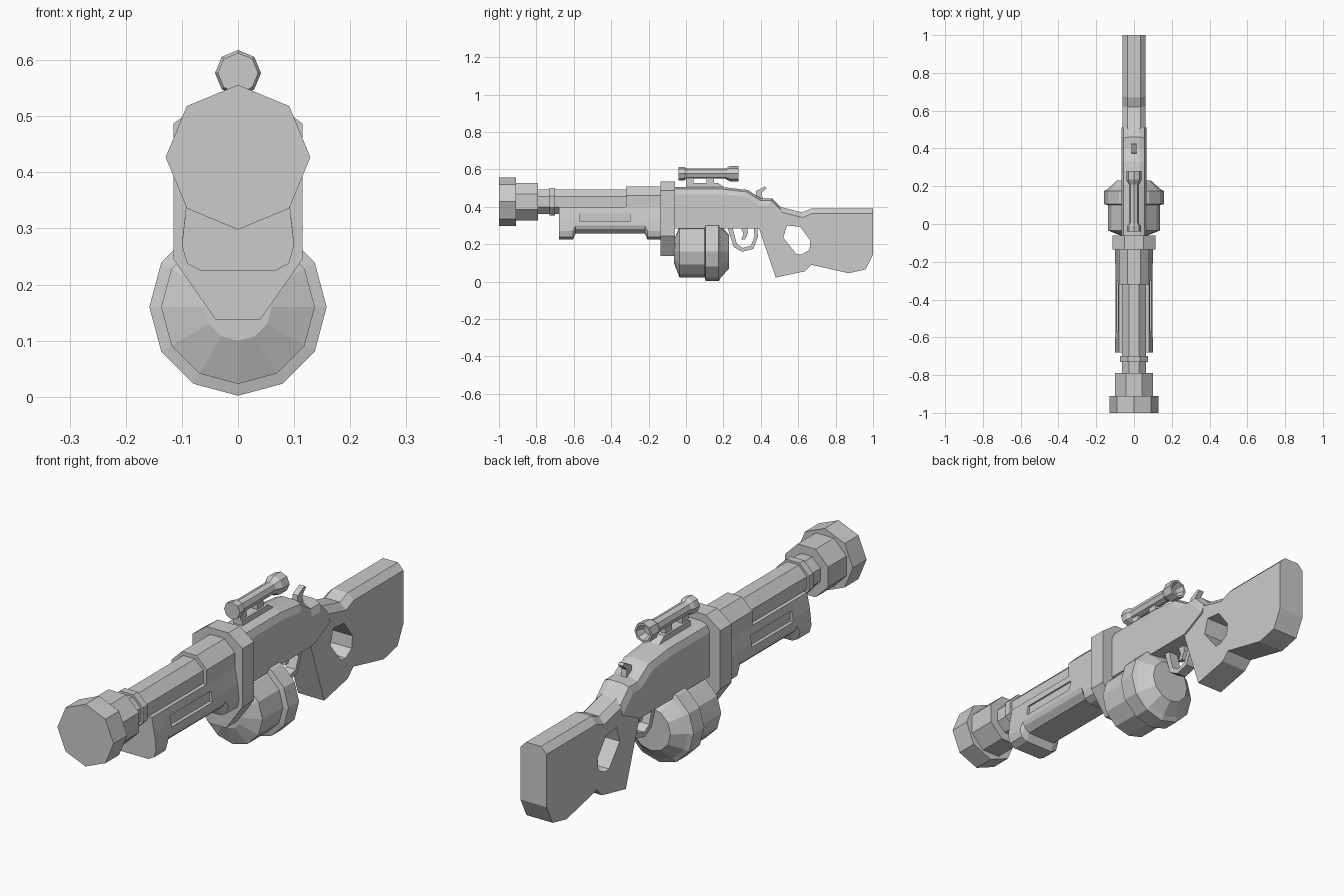
import bpy, bmesh, math
from mathutils import Matrix

cube = bpy.data.objects.get("Cube")
if cube:
    bpy.data.objects.remove(cube, do_unlink=True)

mat = bpy.data.materials.new("plain_grey")
mat.use_nodes = True
GREY = (0.6, 0.6, 0.6, 1)
mat.diffuse_color = GREY
mat.node_tree.nodes["Principled BSDF"].inputs["Base Color"].default_value = GREY


def finish(name, bm):
    bmesh.ops.recalc_face_normals(bm, faces=bm.faces)
    me = bpy.data.meshes.new(name)
    bm.to_mesh(me)
    bm.free()
    me.materials.append(mat)
    ob = bpy.data.objects.new(name, me)
    bpy.context.collection.objects.link(ob)
    return ob


def lathe(name, rings, z, sides=8, turn=0.5):
    """Revolve (y, radius) rings about a lengthwise axis; turn is in side steps."""
    bm = bmesh.new()
    loops = []
    for y, r in rings:
        angles = [(i + turn) * math.tau / sides for i in range(sides)]
        loops.append([bm.verts.new((r * math.cos(a), y, z + r * math.sin(a))) for a in angles])
    for a, b in zip(loops, loops[1:]):
        for i in range(sides):
            j = (i + 1) % sides
            bm.faces.new((a[i], a[j], b[j], b[i]))
    bm.faces.new(loops[0])
    bm.faces.new(loops[-1])
    return finish(name, bm)


def plate(name, outline, half, bevel=0, above=0, segments=1):
    """Extrude a (y, z) side outline across x, chamfering long edges above a height."""
    bm = bmesh.new()
    face = bm.faces.new([bm.verts.new((-half, y, z)) for y, z in outline])
    ext = bmesh.ops.extrude_face_region(bm, geom=[face])["geom"]
    bmesh.ops.translate(bm, vec=(2 * half, 0, 0),
                        verts=[v for v in ext if isinstance(v, bmesh.types.BMVert)])
    if bevel:
        edges = [e for e in bm.edges if abs(e.verts[0].co.x - e.verts[1].co.x) < 1e-4
                 and all(v.co.z > above for v in e.verts)]
        bmesh.ops.bevel(bm, geom=edges, offset=bevel, segments=segments,
                        profile=0.5, affect='EDGES')
    return finish(name, bm)


def loft(name, sections):
    """Join mirrored (x, z) half sections placed at successive y."""
    bm = bmesh.new()
    loops = []
    for y, half in sections:
        pts = half + [(-x, z) for x, z in reversed(half)]
        loops.append([bm.verts.new((x, y, z)) for x, z in pts])
    for a, b in zip(loops, loops[1:]):
        for i in range(len(a)):
            j = (i + 1) % len(a)
            bm.faces.new((a[i], a[j], b[j], b[i]))
    bm.faces.new(loops[0])
    bm.faces.new(loops[-1])
    return finish(name, bm)


def box(name, size, centre):
    bm = bmesh.new()
    bmesh.ops.create_cube(bm, size=1, matrix=Matrix.Translation(centre) @ Matrix.Diagonal((*size, 1)))
    return finish(name, bm)


def cut(ob, cutter):
    mod = ob.modifiers.new("cut", 'BOOLEAN')
    mod.operation, mod.solver, mod.object = 'DIFFERENCE', 'EXACT', cutter
    bpy.context.view_layer.objects.active = ob
    bpy.ops.object.modifier_apply(modifier=mod.name)
    bpy.data.objects.remove(cutter, do_unlink=True)


# Barrel and muzzle
BORE = 0.427
lathe("muzzle", [(-1, 0.129), (-0.91, 0.129)], BORE, turn=0)
lathe("muzzle_neck", [(-0.91, 0.108), (-0.79, 0.108)], BORE)
lathe("barrel", [(-0.8, 0.07), (-0.1, 0.07)], BORE)
lathe("barrel_ring", [(-0.73, 0.08), (-0.7, 0.08)], BORE)
lathe("barrel_sleeve", [(-0.32, 0.087), (-0.1, 0.087)], BORE)

# Fore grip with deeper ends and a slot in each side
deep = [(0.08, 0.4), (0.093, 0.335), (0.1, 0.27), (0.091, 0.238), (0.065, 0.224)]
slim = [(0.08, 0.4), (0.092, 0.335), (0.097, 0.3), (0.09, 0.28), (0.065, 0.257)]
grip = loft("fore_grip", [(-0.68, deep), (-0.605, deep), (-0.59, slim),
                          (-0.22, slim), (-0.205, deep), (-0.1, deep)])
for side in (-1, 1):
    cut(grip, box("slot_cutter", (0.04, 0.27, 0.045), (side * 0.099, -0.435, 0.345)))

# Collar between fore grip and receiver
ring = [(0.05, 0.535), (0.115, 0.487), (0.115, 0.245), (0.04, 0.138)]
loft("collar", [(-0.135, ring), (-0.06, ring)])

# Receiver and hammer
plate("receiver", [(-0.08, 0.285), (0.4, 0.285), (0.51, 0.34), (0.51, 0.395), (0.46, 0.445),
                   (0.4, 0.445), (0.33, 0.49), (0.2, 0.505), (-0.08, 0.505)],
      0.067, bevel=0.038, above=0.39, segments=2)
plate("hammer", [(0.37, 0.44), (0.41, 0.44), (0.405, 0.475), (0.43, 0.5), (0.42, 0.508),
                 (0.375, 0.485)], 0.012)

# Stock with thumb hole
stock = plate("stock", [(0.39, 0.285), (0.48, 0.022), (0.635, 0.055), (0.67, 0.09), (0.87, 0.045),
                        (0.96, 0.065), (1, 0.145), (1, 0.39), (0.67, 0.39), (0.62, 0.37),
                        (0.5, 0.4), (0.4, 0.4)], 0.06, bevel=0.026, above=0.36)
cut(stock, plate("thumb_hole_cutter", [(0.54, 0.3), (0.61, 0.293), (0.665, 0.22), (0.66, 0.17),
                                       (0.62, 0.145), (0.59, 0.147), (0.52, 0.235)], 0.2))

# Drum magazine
lathe("drum", [(-0.065, 0.06), (-0.035, 0.137), (0.1, 0.137), (0.105, 0.158),
               (0.175, 0.158), (0.185, 0.14), (0.23, 0.09)], 0.16, sides=12, turn=0)

# Trigger and guard
guard = plate("trigger_guard", [(0.22, 0.295), (0.255, 0.185), (0.3, 0.16), (0.36, 0.175),
                                (0.385, 0.24), (0.38, 0.295)], 0.022)
cut(guard, plate("guard_cutter", [(0.24, 0.32), (0.272, 0.2), (0.305, 0.18), (0.347, 0.192),
                                  (0.366, 0.24), (0.362, 0.32)], 0.1))
plate("trigger", [(0.29, 0.295), (0.308, 0.255), (0.295, 0.225), (0.315, 0.225),
                  (0.332, 0.26), (0.325, 0.295)], 0.01)

# Scope with hollow eyepiece, on a footed mount
lathe("scope", [(-0.04, 0.036), (-0.01, 0.036), (0.005, 0.027), (0.21, 0.027), (0.235, 0.041),
                (0.28, 0.041), (0.28, 0.032), (0.245, 0.022)], 0.577, turn=0)
plate("scope_mount", [(0, 0.5), (0.21, 0.5), (0.17, 0.528), (0, 0.528)], 0.02)
for name, y in (("front_scope_foot", 0.02), ("rear_scope_foot", 0.13)):
    box(name, (0.024, 0.04, 0.05), (0, y, 0.54))
